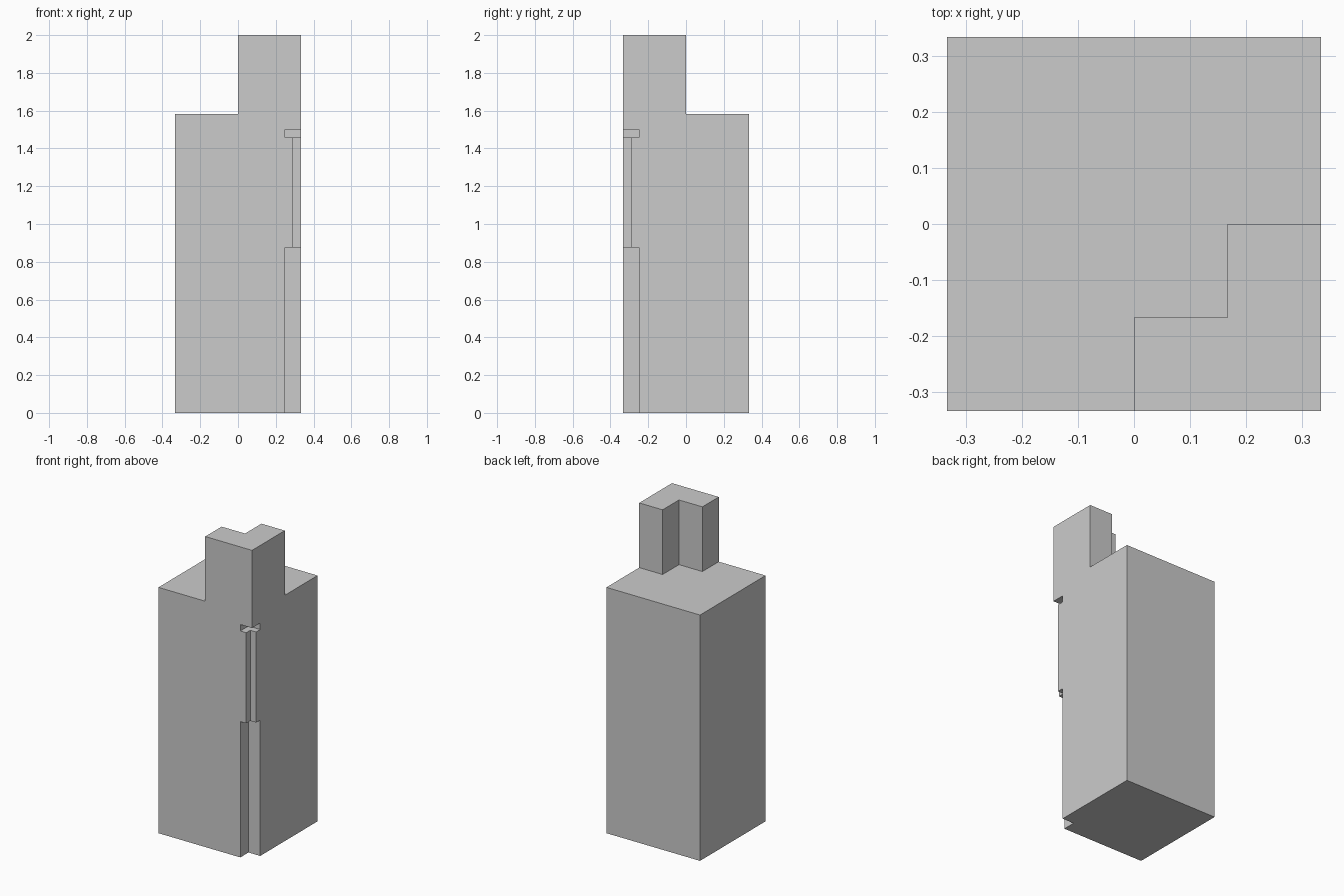
import bpy, bmesh

if "Cube" in bpy.data.objects:
    bpy.data.objects.remove(bpy.data.objects["Cube"])

U = 1 / 24          # grid unit of the blocky design
H = 8 * U           # half width of the body
OUT = 0.5           # cutters reach past the body walls


def prism(name, outline, z0, z1):
    """Extrude a counter-clockwise outline from z0 to z1."""
    bm = bmesh.new()
    base = bm.faces.new([bm.verts.new((x, y, z0)) for x, y in outline])
    ext = bmesh.ops.extrude_face_region(bm, geom=[base], use_keep_orig=True)
    top = [g for g in ext["geom"] if isinstance(g, bmesh.types.BMVert)]
    bmesh.ops.translate(bm, verts=top, vec=(0, 0, z1 - z0))
    bmesh.ops.recalc_face_normals(bm, faces=bm.faces)
    mesh = bpy.data.meshes.new(name)
    bm.to_mesh(mesh)
    bm.free()
    obj = bpy.data.objects.new(name, mesh)
    bpy.context.collection.objects.link(obj)
    return obj


def cut(target, cutter):
    """Subtract the cutter from the target, then discard it."""
    cutter.hide_render = True
    mod = target.modifiers.new("cut", 'BOOLEAN')
    mod.operation = 'DIFFERENCE'
    mod.solver = 'EXACT'
    mod.object = cutter
    bpy.context.view_layer.objects.active = target
    bpy.ops.object.modifier_apply(modifier=mod.name)
    bpy.data.objects.remove(cutter)


# Full-height square block
tower = prism("tower_block", [(-H, -H), (H, -H), (H, H), (-H, H)], 0, 2)

# Clear the top around the L-shaped turret in the front right corner
cut(tower, prism("top_cutter", [
    (-OUT, -OUT), (0, -OUT), (0, -H / 2), (H / 2, -H / 2),
    (H / 2, 0), (OUT, 0), (OUT, OUT), (-OUT, OUT)], 38 * U, 2.2))

# Square notches up the front right edge: (depth, bottom, top)
for depth, z0, z1 in [(1 * U, 20 * U, 36 * U),
                      (2 * U, -0.2, 21 * U),
                      (2 * U, 35 * U, 36 * U)]:
    a = H - depth
    cut(tower, prism("notch_cutter",
                     [(a, -OUT), (OUT, -OUT), (OUT, -a), (a, -a)], z0, z1))
